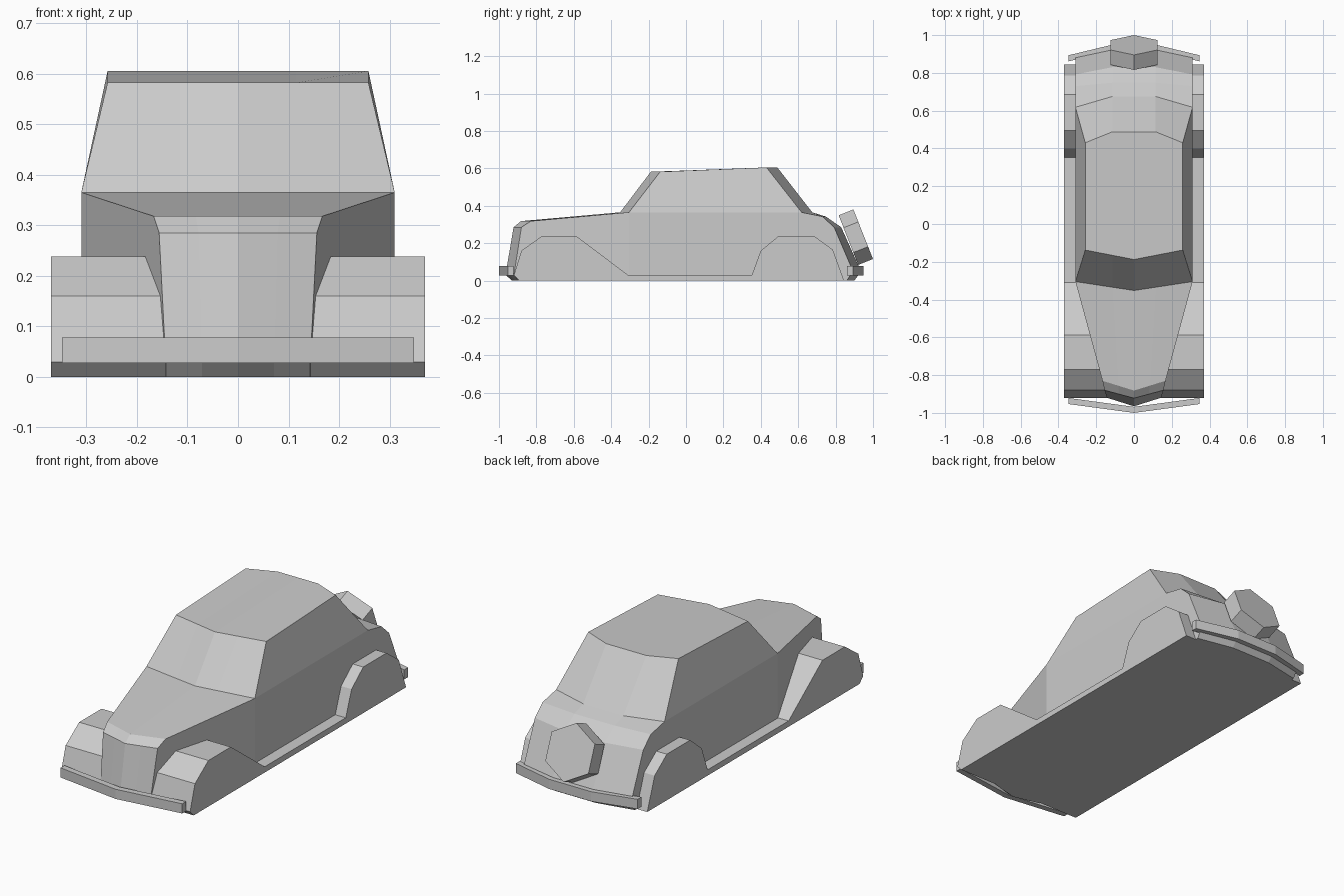
import bpy, bmesh, math

if "Cube" in bpy.data.objects:
    bpy.data.objects.remove(bpy.data.objects["Cube"])


def make(name, bm):
    bmesh.ops.recalc_face_normals(bm, faces=bm.faces)
    mesh = bpy.data.meshes.new(name)
    bm.to_mesh(mesh)
    bm.free()
    obj = bpy.data.objects.new(name, mesh)
    bpy.context.collection.objects.link(obj)


def prism(name, pts, lo, hi, place):
    """Extrude a 2D outline between lo and hi; place maps (a, b, depth) to xyz."""
    bm = bmesh.new()
    ends = [[bm.verts.new(place(a, b, d)) for a, b in pts] for d in (lo, hi)]
    for ring in ends:
        bm.faces.new(ring)
    for i in range(len(pts)):
        j = (i + 1) % len(pts)
        bm.faces.new((ends[0][i], ends[0][j], ends[1][j], ends[1][i]))
    make(name, bm)


# Body shell: rows from nose bottom over the roof to tail bottom
# (half width, side y, centre y, z)
front = [(.142, -.895, -.93, 0), (.143, -.92, -.965, .03),
         (.156, -.88, -.922, .285), (.167, -.83, -.882, .318),
         (.31, -.305, -.352, .365), (.258, -.138, -.188, .582)]
rear = [(.258, .43, .488, .605), (.31, .618, .675, .365),
        (.31, .73, .748, .342), (.31, .792, .83, .285),
        (.31, .88, .922, .08), (.31, .88, .922, .03), (.31, .86, .90, 0)]
bm = bmesh.new()
rows = []
for k, (w, ys, yc, z) in enumerate(front + rear):
    m = min(.115, w / 2)
    ym = yc if k >= len(front) else yc + (ys - yc) * m / w
    rows.append([bm.verts.new((x, y, z)) for x, y in
                 ((-w, ys), (-m, ym), (0, yc), (m, ym), (w, ys))])
for a, b in zip(rows, rows[1:]):
    for i in range(4):
        bm.faces.new((a[i], a[i + 1], b[i + 1], b[i]))
feet = {}
for s, c in ((-1, 0), (4, 4)):
    sx = -.31 if c == 0 else .31
    foot = feet[c] = bm.verts.new((sx, -.305, 0))
    bm.faces.new([r[c] for r in rows[:5]] + [foot])            # bonnet side
    bm.faces.new([rows[i][c] for i in (4, 5, 6, 7)])           # cabin side
    bm.faces.new([rows[4][c]] + [r[c] for r in rows[7:]] + [foot])  # flank
bm.faces.new(rows[0] + [feet[4]] + rows[-1][::-1] + [feet[0]])  # floor
make("body", bm)

# Fenders and running boards share one full-width side profile
fender = [(-.89, 0), (-.92, .03), (-.88, .16), (-.77, .238), (-.587, .238),
          (-.31, .03), (.352, .03), (.40, .16), (.495, .238), (.685, .238),
          (.785, .165), (.845, 0)]
prism("fenders", fender, -.37, .37, lambda a, b, d: (d, a, b))


# Bumpers: bent bars swept from an outer line
def bumper(name, outer, inset):
    line = outer + [(x, y + inset) for x, y in reversed(outer)]
    prism(name, line, .028, .078, lambda a, b, d: (a, b, d))


bumper("front_bumper", [(-.348, -.953), (0, -1), (.348, -.953)], .032)
bumper("rear_bumper", [(-.348, .893), (-.12, .948), (.12, .948), (.348, .893)], -.032)

# Six-sided spare wheel leaning on the tail
bpy.ops.mesh.primitive_cylinder_add(vertices=6, radius=.1425, depth=.085,
                                    location=(0, .908, .232),
                                    rotation=(math.radians(-68.4), 0, 0))
bpy.context.object.name = "spare_wheel"
